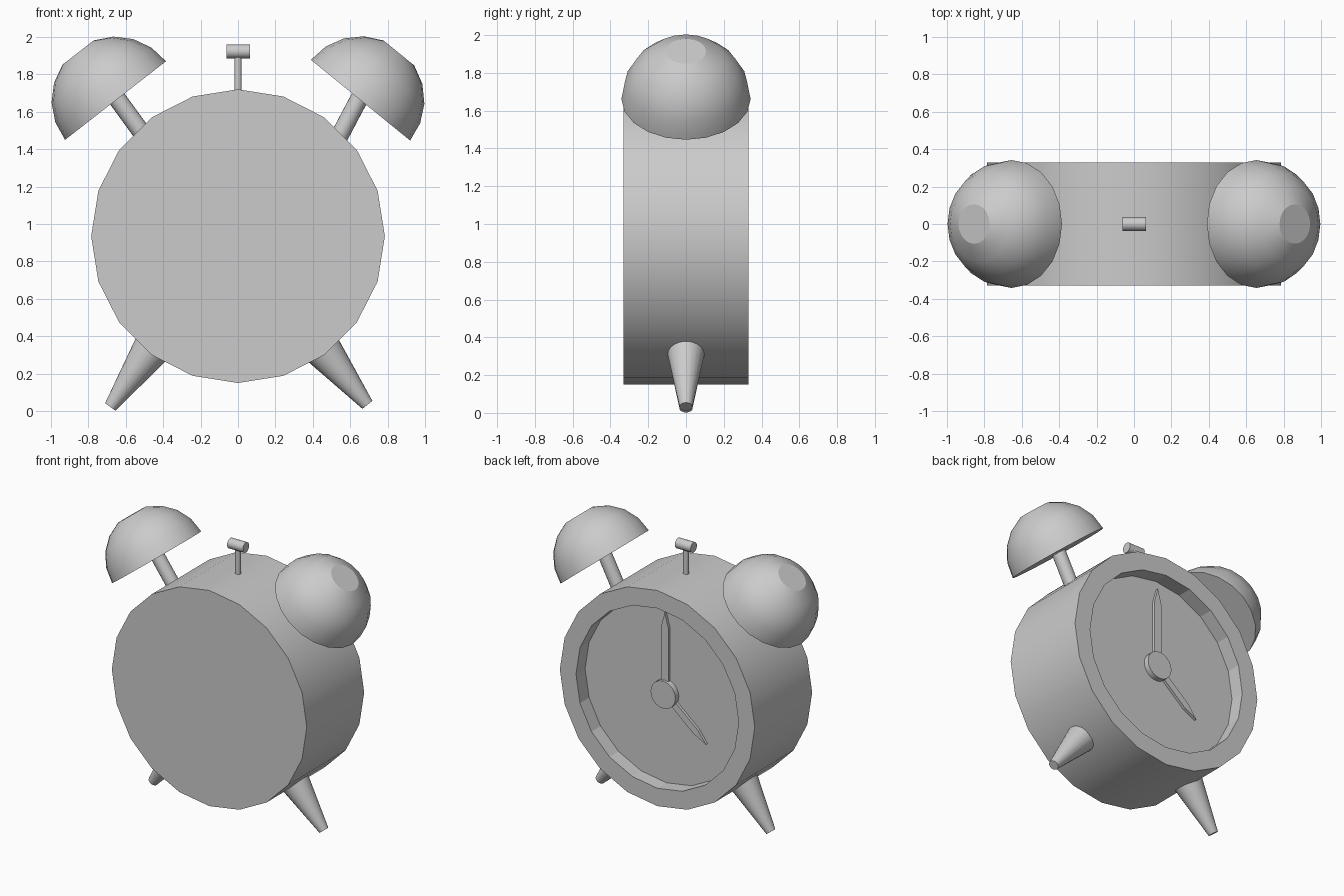
import bpy, bmesh
from math import cos, sin, tau
from mathutils import Vector, Matrix

cube = bpy.data.objects.get("Cube")
if cube:
    bpy.data.objects.remove(cube, do_unlink=True)

SIDES = 20
MID_Z = 0.935      # height of the case axis
BACK_Y = 0.33      # half depth of the case
FLOOR_Y = 0.225    # dial plane inside the recess

grey = bpy.data.materials.new("plain_grey")
grey.use_nodes = True
grey.diffuse_color = (0.6, 0.6, 0.6, 1)
grey.node_tree.nodes["Principled BSDF"].inputs["Base Color"].default_value = (0.6, 0.6, 0.6, 1)


def finish(bm, name, flat=lambda face: len(face.verts) > 4):
    """Turn a bmesh into an object, smooth except where flat() holds."""
    bmesh.ops.recalc_face_normals(bm, faces=bm.faces)
    for face in bm.faces:
        face.smooth = not flat(face)
    mesh = bpy.data.meshes.new(name)
    bm.to_mesh(mesh)
    bm.free()
    mesh.materials.append(grey)
    obj = bpy.data.objects.new(name, mesh)
    bpy.context.collection.objects.link(obj)
    return obj


def aligned(origin, axis):
    return Matrix.Translation(origin) @ axis.to_track_quat('Z', 'Y').to_matrix().to_4x4()


def rod(name, start, end, r_start, r_end):
    """Round bar or cone between two points."""
    start, end = Vector(start), Vector(end)
    axis = end - start
    bm = bmesh.new()
    bmesh.ops.create_cone(bm, cap_ends=True, segments=SIDES, radius1=r_start,
                          radius2=r_end, depth=axis.length,
                          matrix=aligned((start + end) / 2, axis))
    return finish(bm, name)


def bell(name, centre, axis, radius):
    """Closed half sphere with a flat crown."""
    bm = bmesh.new()
    bmesh.ops.create_uvsphere(bm, u_segments=SIDES, v_segments=SIDES // 2, radius=radius)
    unwanted = [v for v in bm.verts if v.co.z < -0.01 or v.co.z > radius * 0.99]
    bmesh.ops.delete(bm, geom=unwanted, context='VERTS')
    bmesh.ops.holes_fill(bm, edges=[e for e in bm.edges if e.is_boundary], sides=0)
    bmesh.ops.transform(bm, matrix=aligned(Vector(centre), Vector(axis)), verts=bm.verts)
    return finish(bm, name)


def hand(name, direction, length, width, thickness=0.02, tip=0.11):
    """Pointed flat clock hand lying on the dial."""
    along = Vector((direction[0], 0, direction[1])).normalized()
    across = along.cross(Vector((0, 1, 0))) * width / 2
    hub = Vector((0, FLOOR_Y, MID_Z))
    neck = hub + along * (length - tip)
    points = [hub - across, hub + across, neck + across, hub + along * length, neck - across]
    bm = bmesh.new()
    face = bm.faces.new([bm.verts.new(p) for p in points])
    top = bmesh.ops.extrude_face_region(bm, geom=[face])["geom"]
    bmesh.ops.translate(bm, vec=(0, thickness, 0),
                        verts=[g for g in top if isinstance(g, bmesh.types.BMVert)])
    return finish(bm, name, lambda f: True)


# Case: front disc, barrel, rim, recess wall and dial
bm = bmesh.new()
rings = []
for y, r in ((-BACK_Y, 0.785), (BACK_Y, 0.785), (BACK_Y, 0.655), (FLOOR_Y, 0.655)):
    rings.append([bm.verts.new((r * cos(i * tau / SIDES), y, MID_Z + r * sin(i * tau / SIDES)))
                  for i in range(SIDES)])
for a, b in zip(rings, rings[1:]):
    for i in range(SIDES):
        j = (i + 1) % SIDES
        bm.faces.new((a[i], a[j], b[j], b[i]))
bm.faces.new(rings[0])
bm.faces.new(rings[-1])
finish(bm, "case", lambda f: min(v.co.y for v in f.verts) > 0 or len(f.verts) > 4)

# Dial hub and hands
rod("dial_hub", (0, FLOOR_Y, MID_Z), (0, FLOOR_Y + 0.04, MID_Z), 0.1, 0.1)
hand("minute_hand", (0, 1), 0.59, 0.06)
hand("hour_hand", (-0.33, -0.28), 0.435, 0.05)

# Bells with stems, and legs, slightly different on each side
bell("right_bell", (-0.655, 0, 1.66), (-0.614, 0, 0.789), 0.342)
bell("left_bell", (0.655, 0, 1.662), (0.63, 0, 0.775), 0.342)
rod("right_bell_stem", (-0.45, 0, 1.40), (-0.65, 0, 1.675), 0.048, 0.048)
rod("left_bell_stem", (0.50, 0, 1.39), (0.652, 0, 1.678), 0.048, 0.048)
rod("right_leg", (-0.683, 0, 0.022), (-0.45, 0, 0.35), 0.034, 0.106)
rod("left_leg", (0.692, 0, 0.033), (0.44, 0, 0.345), 0.034, 0.106)

# Hammer between the bells
rod("hammer_stem", (0, 0, 1.65), (0, 0, 1.9), 0.019, 0.019)
rod("hammer_head", (-0.062, 0, 1.923), (0.064, 0, 1.923), 0.037, 0.037)
